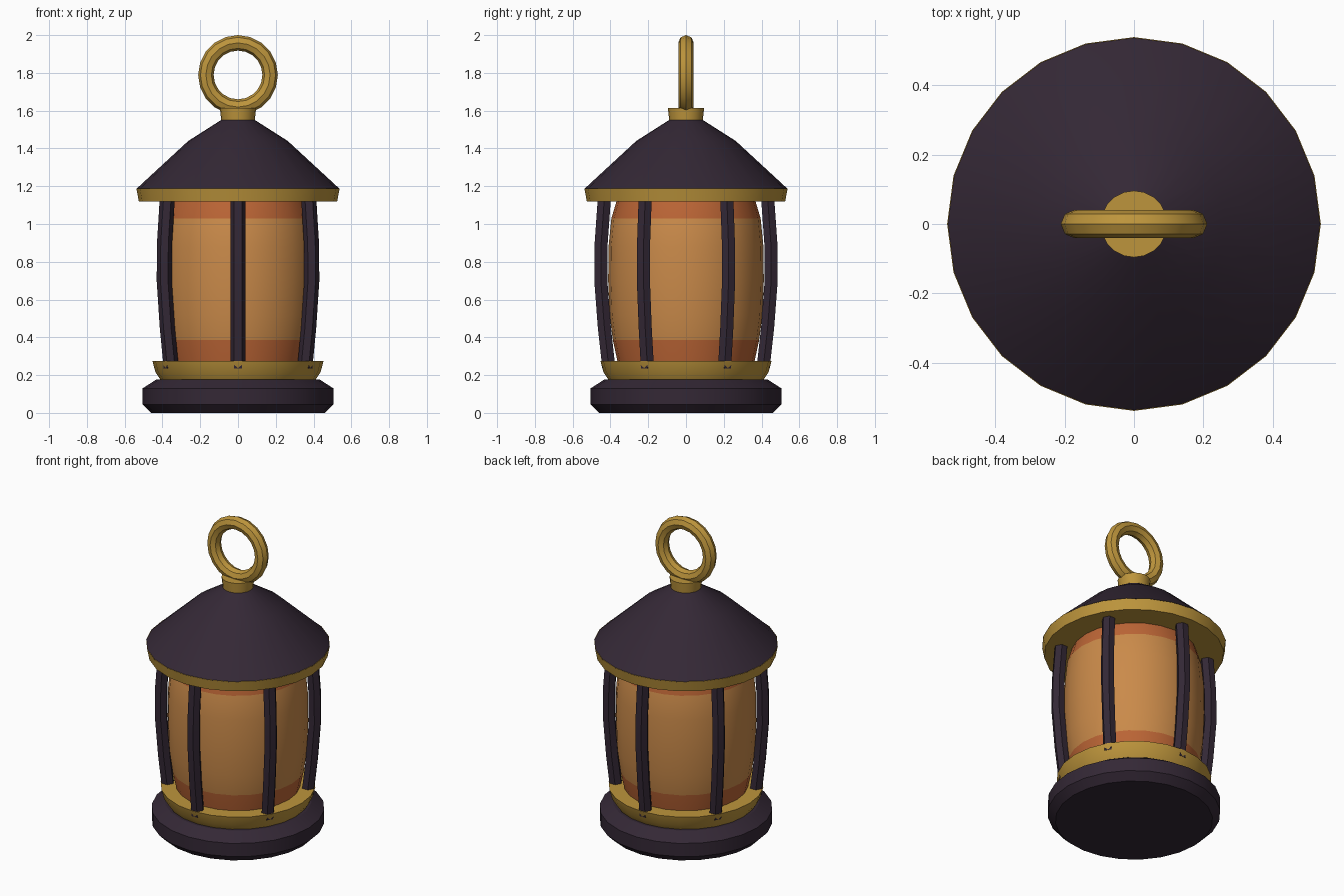
import bpy, bmesh, math
from mathutils import Vector

if "Cube" in bpy.data.objects:
    bpy.data.objects.remove(bpy.data.objects["Cube"])


def material(name, rgb):
    m = bpy.data.materials.new(name)
    m.diffuse_color = (*rgb, 1)
    m.use_nodes = True
    m.node_tree.nodes["Principled BSDF"].inputs["Base Color"].default_value = m.diffuse_color
    return m


DARK = material("dark iron", (0.034, 0.021, 0.036))
GOLD = material("aged brass", (0.51, 0.30, 0.045))
AMBER = material("amber glass", (0.59, 0.255, 0.068))
RUST = material("burnt orange glass", (0.50, 0.130, 0.036))


def finish(name, bm, *mats):
    bmesh.ops.recalc_face_normals(bm, faces=bm.faces)
    mesh = bpy.data.meshes.new(name)
    bm.to_mesh(mesh)
    bm.free()
    ob = bpy.data.objects.new(name, mesh)
    bpy.context.collection.objects.link(ob)
    for m in mats:
        mesh.materials.append(m)
    bpy.ops.object.select_all(action='DESELECT')
    ob.select_set(True)
    bpy.context.view_layer.objects.active = ob
    bpy.ops.object.shade_smooth_by_angle(angle=math.radians(30))
    return ob


def skin(bm, rings, closed=False):
    """Join successive vertex loops; cap the ends unless closed."""
    n = len(rings[0])
    pairs = list(zip(rings, rings[1:]))
    if closed:
        pairs.append((rings[-1], rings[0]))
    for a, b in pairs:
        for i in range(n):
            j = (i + 1) % n
            bm.faces.new((a[i], a[j], b[j], b[i]))
    if not closed:
        bm.faces.new(rings[0])
        bm.faces.new(rings[-1])


def lathe(name, profile, *mats, sides=24):
    """Revolve (radius, z) points around the z axis."""
    bm = bmesh.new()
    angles = [2 * math.pi * i / sides for i in range(sides)]
    skin(bm, [[bm.verts.new((r * math.cos(a), r * math.sin(a), z)) for a in angles]
              for r, z in profile])
    return finish(name, bm, *mats)


# Foot and brass collar
lathe("base", [(0.46, 0), (0.505, 0.045), (0.505, 0.13), (0.43, 0.178)], DARK)
lathe("collar", [(0.405, 0.165), (0.412, 0.178), (0.437, 0.215), (0.453, 0.275)], GOLD)

# Barrel-shaped glass with darker end bands
glass = lathe("glass", [(0.36, 0.26), (0.387, 0.385), (0.405, 0.52), (0.412, 0.70),
                        (0.41, 0.88), (0.395, 1.03), (0.365, 1.13)], AMBER, RUST)
for p in glass.data.polygons:
    p.material_index = 0 if 0.385 < p.center.z < 1.03 else 1

# Roof, rim and top cap
lathe("roof_rim", [(0.525, 1.12), (0.538, 1.188)], GOLD)
lathe("roof", [(0.538, 1.186), (0.263, 1.44), (0.09, 1.55)], DARK)
lathe("top_cap", [(0.088, 1.54), (0.096, 1.615)], GOLD, sides=20)

# Six bowed hexagonal bars
BAR_PATH = [(0.408, 0.235), (0.432, 0.45), (0.451, 0.70), (0.449, 0.90), (0.432, 1.14)]
for k in range(6):
    a = -math.pi / 2 + k * math.pi / 3
    out = Vector((math.cos(a), math.sin(a), 0))
    side = Vector((-math.sin(a), math.cos(a), 0))
    bm = bmesh.new()
    rings = []
    for r, z in BAR_PATH:
        centre = out * r + Vector((0, 0, z))
        rings.append([bm.verts.new(centre + 0.04 * (side * math.cos(t) + out * math.sin(t)))
                      for t in (i * math.pi / 3 for i in range(6))])
    skin(bm, rings)
    finish(f"bar_{k + 1}", bm, DARK)

# Hanging ring
bm = bmesh.new()
rings = []
for i in range(20):
    a = 2 * math.pi * i / 20
    ring = []
    for j in range(8):
        t = 2 * math.pi * j / 8
        r = 0.17 + 0.041 * math.cos(t)
        ring.append(bm.verts.new((r * math.cos(a), 0.041 * math.sin(t), 1.789 + r * math.sin(a))))
    rings.append(ring)
skin(bm, rings, closed=True)
finish("hanging_ring", bm, GOLD)
